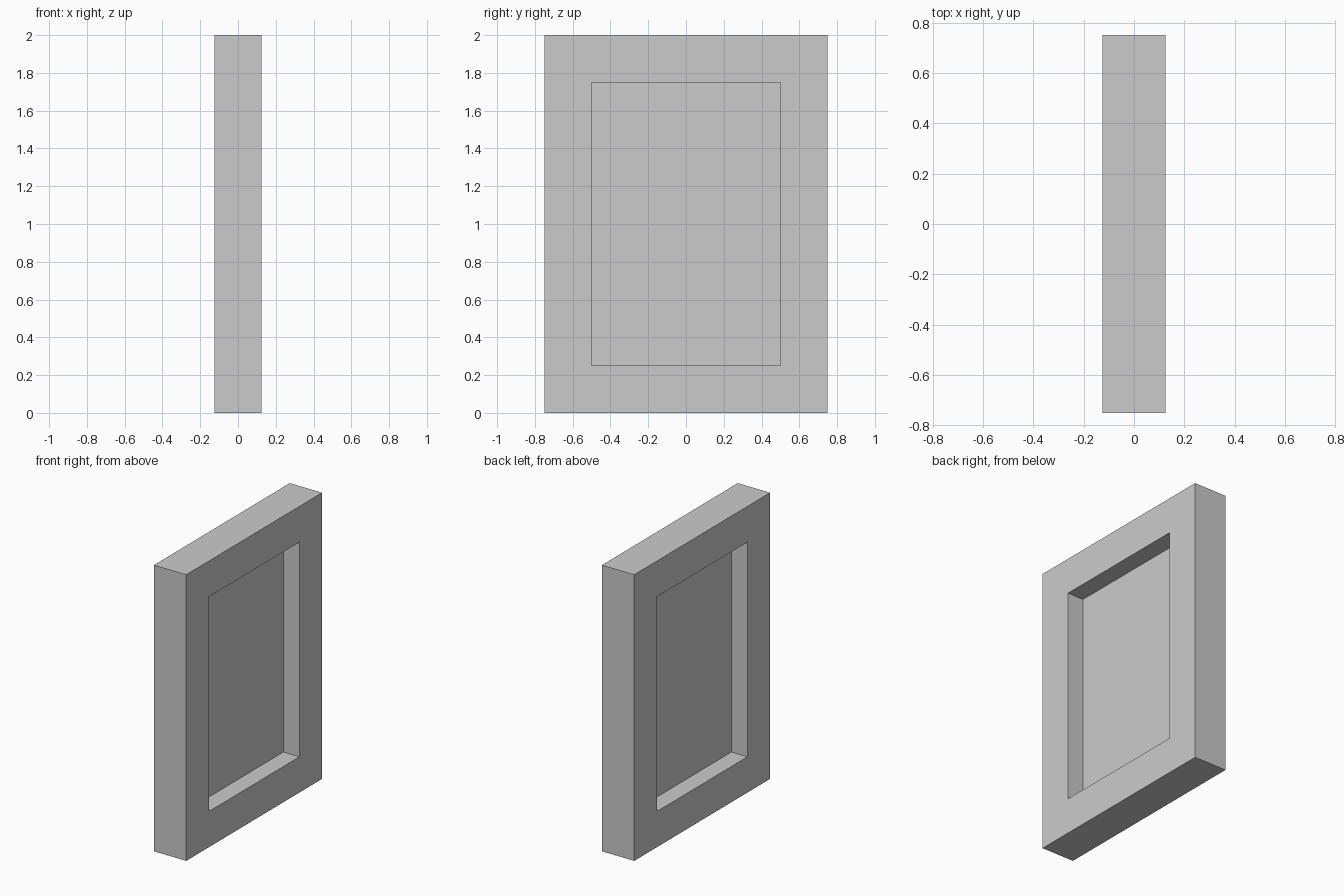
import bpy
import bmesh

if "Cube" in bpy.data.objects:
    bpy.data.objects.remove(bpy.data.objects["Cube"], do_unlink=True)

DEPTH, WIDTH, HEIGHT, RIM = 0.25, 1.5, 2.0, 0.25
PANE = 0.002

grey = bpy.data.materials.new("light grey")
grey.use_nodes = True
colour = (0.6, 0.6, 0.6, 1)
grey.diffuse_color = colour
grey.node_tree.nodes["Principled BSDF"].inputs["Base Color"].default_value = colour


def add_object(name, bm):
    bmesh.ops.recalc_face_normals(bm, faces=bm.faces)
    mesh = bpy.data.meshes.new(name)
    bm.to_mesh(mesh)
    bm.free()
    mesh.materials.append(grey)
    obj = bpy.data.objects.new(name, mesh)
    bpy.context.collection.objects.link(obj)
    return obj


def rectangle(bm, x, inset):
    """Corner loop of an upright rectangle, inset from the outline."""
    y = WIDTH / 2 - inset
    low, high = inset, HEIGHT - inset
    return [bm.verts.new((x, *p)) for p in ((-y, low), (y, low), (y, high), (-y, high))]


def bridge(bm, a, b):
    for i in range(4):
        j = (i + 1) % 4
        bm.faces.new((a[i], a[j], b[j], b[i]))


# Frame: rectangular ring with a square section
bm = bmesh.new()
half = DEPTH / 2
loops = [rectangle(bm, x, inset) for x, inset in
         ((-half, 0), (half, 0), (half, RIM), (-half, RIM))]
for i in range(4):
    bridge(bm, loops[i], loops[(i + 1) % 4])
add_object("frame", bm)

# Pane: thin sheet in the middle of the opening
bm = bmesh.new()
back, front = rectangle(bm, -PANE / 2, RIM), rectangle(bm, PANE / 2, RIM)
bridge(bm, back, front)
bm.faces.new(back)
bm.faces.new(front)
add_object("pane", bm)
